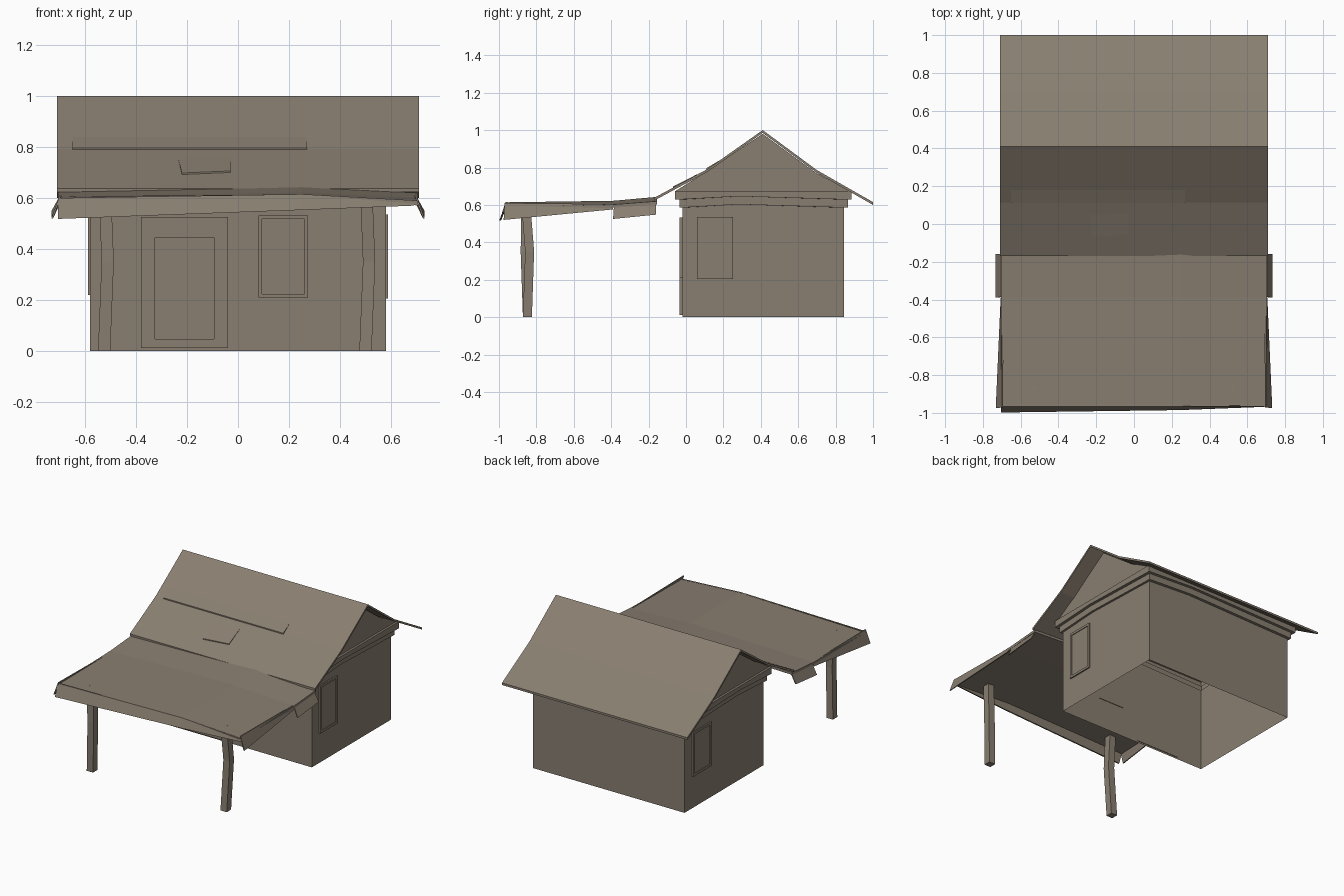
import bpy, bmesh
from mathutils import Vector

if "Cube" in bpy.data.objects:
    bpy.data.objects.remove(bpy.data.objects["Cube"])

mat = bpy.data.materials.new("weathered grey brown")
mat.diffuse_color = (0.25, 0.21, 0.165, 1)
mat.use_nodes = True
mat.node_tree.nodes["Principled BSDF"].inputs["Base Color"].default_value = mat.diffuse_color


def finish(name, bm):
    bmesh.ops.recalc_face_normals(bm, faces=bm.faces)
    me = bpy.data.meshes.new(name)
    bm.to_mesh(me)
    bm.free()
    me.materials.append(mat)
    ob = bpy.data.objects.new(name, me)
    bpy.context.collection.objects.link(ob)
    return ob


def slab(name, rows, off):
    """Grid of points thickened along a vector."""
    bm = bmesh.new()
    off = Vector(off)
    a = [[bm.verts.new(p) for p in r] for r in rows]
    b = [[bm.verts.new(Vector(p) + off) for p in r] for r in rows]
    n, m = len(rows), len(rows[0])
    for g in (a, b):
        for i in range(n - 1):
            for j in range(m - 1):
                bm.faces.new((g[i][j], g[i][j + 1], g[i + 1][j + 1], g[i + 1][j]))
    rim = [(0, j) for j in range(m)] + [(i, m - 1) for i in range(1, n)]
    rim += [(n - 1, j) for j in range(m - 2, -1, -1)] + [(i, 0) for i in range(n - 2, 0, -1)]
    for (i, j), (k, l) in zip(rim, rim[1:] + rim[:1]):
        bm.faces.new((a[i][j], a[k][l], b[k][l], b[i][j]))
    return finish(name, bm)


def box(name, lo, hi):
    (x0, y0, z0), (x1, y1, z1) = lo, hi
    return slab(name, [[(x0, y0, z0), (x1, y0, z0)], [(x0, y1, z0), (x1, y1, z0)]],
                (0, 0, z1 - z0))


def loft(name, rings, caps=False):
    bm = bmesh.new()
    rs = [[bm.verts.new(p) for p in r] for r in rings]
    n = len(rs[0])
    for r, s in zip(rs, rs[1:]):
        for i in range(n):
            bm.faces.new((r[i], r[(i + 1) % n], s[(i + 1) % n], s[i]))
    if caps:
        bm.faces.new(rs[0])
        bm.faces.new(rs[-1])
    return finish(name, bm)


# walls with stepped, slightly bowed cornice; open underneath
def ring(hx, y0, y1, z, bow):
    m = z + bow
    return [(-hx, y0, z), (0.25, y0, m), (hx, y0, z), (hx, 0.28, m),
            (hx, y1, z), (0.25, y1, m), (-hx, y1, z), (-hx, 0.28, m)]


loft("house_walls", [
    ring(0.58, -0.02, 0.845, 0, 0), ring(0.58, -0.02, 0.845, 0.585, 0.018),
    ring(0.595, -0.035, 0.865, 0.585, 0.018), ring(0.595, -0.035, 0.865, 0.628, 0.018),
    ring(0.615, -0.06, 0.885, 0.628, 0.018), ring(0.615, -0.06, 0.885, 0.675, 0),
    ring(0.60, -0.045, 0.87, 0.675, 0)])

# gable ends
for side, s in (("left", -1), ("right", 1)):
    x = 0.6 * s
    bm = bmesh.new()
    pts = [(-0.06, 0.672), (0.885, 0.672), (0.70, 0.768), (0.41, 0.98), (0.12, 0.785)]
    bm.faces.new([bm.verts.new((x, y, z)) for y, z in pts])
    finish(side + "_gable", bm)

# main roof
prof = [(-0.17, 0.638), (0.115, 0.792), (0.41, 1.0), (0.70, 0.786), (1.0, 0.615)]
slab("main_roof", [[(x, y, z) for x in (-0.71, 0.71)] for y, z in prof], (0, 0, -0.015))

# loose shingle boards lying on the front slope
slab("upper_roof_board", [[(-0.65, 0.11, 0.797), (0.27, 0.11, 0.797)],
                          [(-0.65, 0.18, 0.839), (0.27, 0.18, 0.839)]], (0, 0, -0.008))
slab("lower_roof_board", [[(-0.22, -0.07, 0.698), (-0.03, -0.055, 0.706)],
                          [(-0.235, 0.05, 0.758), (-0.03, 0.06, 0.764)]], (0, 0, -0.008))

# porch roof, bowed across the width
porch = [(-0.155, 0.624, 0.643, 0.62), (-0.39, 0.606, 0.622, 0.602), (-0.965, 0.594, 0.614, 0.588)]
slab("porch_roof", [[(-0.705, y, a), (0.25, y, b), (0.705, y, c)] for y, a, b, c in porch],
     (0, 0, -0.017))

# porch fascia boards, flaring outwards
slab("front_fascia", [[(-0.705, -0.965, 0.60), (0.25, -0.965, 0.615), (0.705, -0.96, 0.59)],
                      [(-0.705, -0.998, 0.518), (0.25, -0.985, 0.553), (0.69, -0.968, 0.57)]],
     (0, 0.01, 0))
for side, s in (("left", -1), ("right", 1)):
    slab(side + "_rear_fascia", [[(s * 0.698, -0.16, 0.61), (s * 0.698, -0.385, 0.598)],
                                 [(s * 0.732, -0.16, 0.548), (s * 0.732, -0.39, 0.525)]],
         (-s * 0.007, 0, 0))
    slab(side + "_front_fascia", [[(s * 0.698, -0.39, 0.604), (s * 0.70, -0.97, 0.61)],
                                  [(s * 0.706, -0.39, 0.576), (s * 0.732, -0.975, 0.52)]],
         (-s * 0.007, 0, 0))

# crooked porch posts
for side, x0, bend, top in (("left", -0.525, -0.012, 0.60), ("right", 0.5, 0.012, 0.60)):
    rings = []
    for z, dx, dy in ((0, 0, 0), (0.35, 0.014, bend), (top, 0.004, -0.008)):
        cx, cy, h = x0 + dx, -0.848 + dy, 0.024
        rings.append([(cx + a * h, cy + b * h, z) for a, b in ((-1, -1), (1, -1), (1, 1), (-1, 1))])
    loft(side + "_porch_post", rings, True)


# frame of four bars round a recessed panel, in wall coordinates (u, z)
def framed(name, place, u0, u1, z0, z1, side, top, bottom):
    def part(n, a, b, c, d, depth):
        p, q = place(a, c, depth), place(b, d, -0.004)
        box(name + n, [min(i) for i in zip(p, q)], [max(i) for i in zip(p, q)])
    part("_left_jamb", u0, u0 + side, z0, z1, 0.015)
    part("_right_jamb", u1 - side, u1, z0, z1, 0.015)
    part("_lintel", u0 + side, u1 - side, z1 - top, z1, 0.015)
    part("_sill", u0 + side, u1 - side, z0, z0 + bottom, 0.015)
    part("_panel", u0 + side, u1 - side, z0 + bottom, z1 - top, 0.006)


def front(u, z, d):
    return (u, -0.02 - d, z)


framed("door", front, -0.38, -0.04, 0.012, 0.525, 0.055, 0.08, 0.035)
framed("front_window", front, 0.08, 0.275, 0.21, 0.532, 0.014, 0.014, 0.014)
framed("right_window", lambda u, z, d: (0.58 + d * 0.6, u, z), 0.06, 0.25, 0.205, 0.535, 0.016, 0.016, 0.016)
framed("left_window", lambda u, z, d: (-0.58 - d * 0.6, u, z), 0.56, 0.76, 0.22, 0.525, 0.016, 0.016, 0.016)
